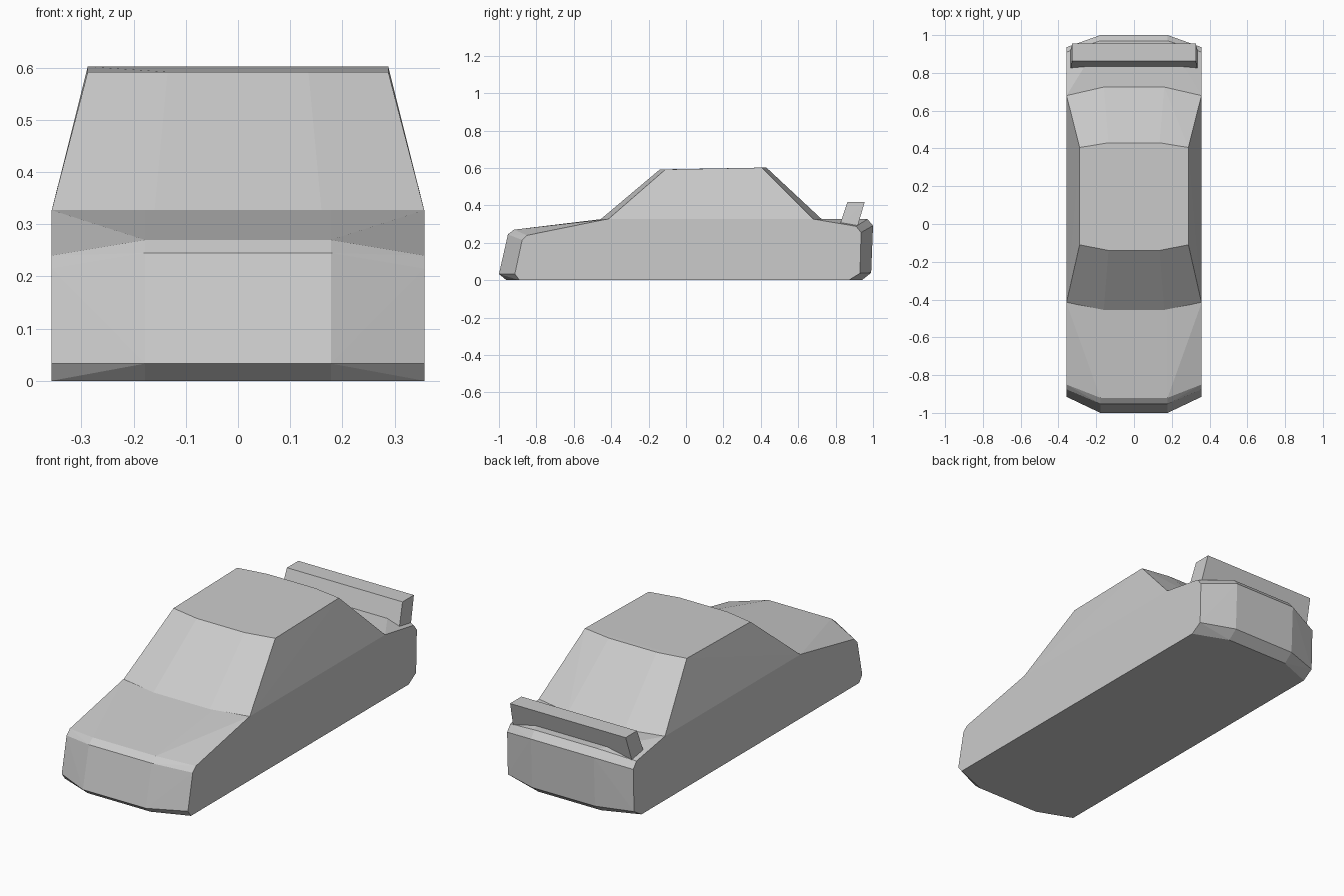
import bpy, bmesh

if "Cube" in bpy.data.objects:
    bpy.data.objects.remove(bpy.data.objects["Cube"])


def mirrored_hull(name, points):
    """Faceted convex solid from points given for the +x half only."""
    bm = bmesh.new()
    for x, y, z in points:
        for side in (-1, 1):
            bm.verts.new((side * x, y, z))
    result = bmesh.ops.convex_hull(bm, input=bm.verts)
    loose = [v for v in bm.verts if not v.link_faces]
    bmesh.ops.delete(bm, geom=loose, context='VERTS')
    bmesh.ops.dissolve_limit(bm, angle_limit=0.01, verts=bm.verts, edges=bm.edges)
    bmesh.ops.recalc_face_normals(bm, faces=bm.faces)
    mesh = bpy.data.meshes.new(name)
    bm.to_mesh(mesh)
    bm.free()
    obj = bpy.data.objects.new(name, mesh)
    bpy.context.collection.objects.link(obj)
    return obj


def section(x, profile):
    return [(x, y, z) for y, z in profile]


# Lower body: a centre profile and a shorter, lower outer profile
centre = [(-0.96, 0), (-1.0, 0.033), (-0.952, 0.245), (-0.92, 0.27), (-0.45, 0.327),
          (0.97, 0.327), (1.0, 0.292), (0.99, 0.04), (0.94, 0)]
outer = [(-0.89, 0), (-0.915, 0.033), (-0.876, 0.215), (-0.85, 0.24), (-0.42, 0.327),
         (0.68, 0.327), (0.91, 0.288), (0.936, 0.255), (0.93, 0.037), (0.87, 0)]
mirrored_hull("car_body", section(0.178, centre) + section(0.357, outer))

# Cabin with bowed windscreen and rear window
cabin = section(0.16, [(-0.455, 0.327), (0.725, 0.327)])
cabin += section(0.357, [(-0.415, 0.327), (0.68, 0.327)])
cabin += section(0.135, [(-0.14, 0.592), (0.43, 0.602)])
cabin += section(0.288, [(-0.11, 0.592), (0.405, 0.602)])
mirrored_hull("cabin", cabin)

# Raked rear spoiler, sunk into the boot lid
spoiler = section(0.337, [(0.82, 0.29), (0.915, 0.28)])
spoiler += section(0.327, [(0.863, 0.417), (0.955, 0.417)])
mirrored_hull("rear_spoiler", spoiler)
